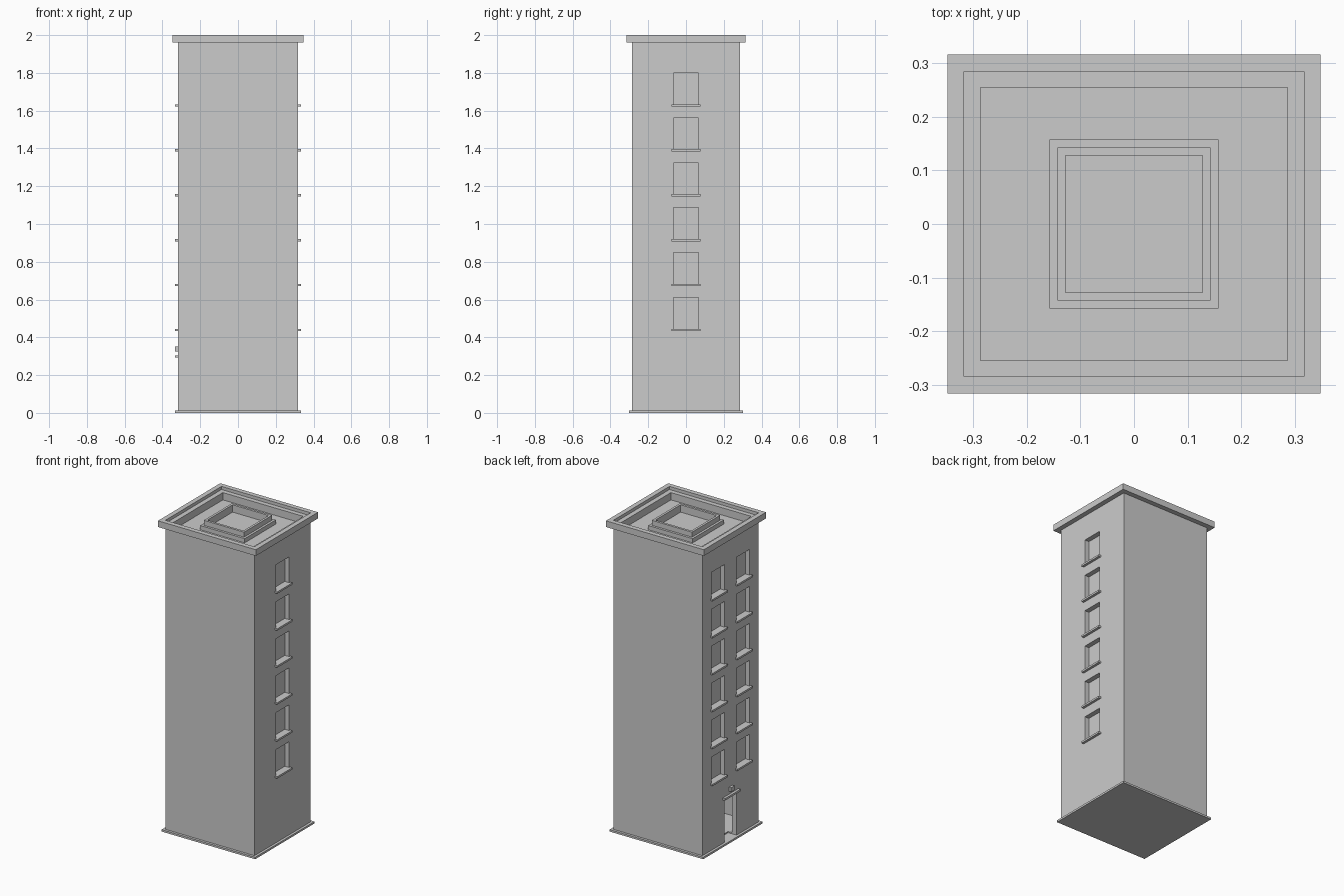
import bpy, bmesh
from mathutils import Matrix, Vector

if "Cube" in bpy.data.objects:
    bpy.data.objects.remove(bpy.data.objects["Cube"])


def boxes(name, spans):
    """One object made of boxes, each given as ((x0, x1), (y0, y1), (z0, z1))."""
    bm = bmesh.new()
    for span in spans:
        centre = Vector([(a + b) / 2 for a, b in span])
        size = Vector([b - a for a, b in span])
        bmesh.ops.create_cube(bm, size=1, matrix=Matrix.Translation(centre) @ Matrix.Diagonal(size).to_4x4())
    mesh = bpy.data.meshes.new(name)
    bm.to_mesh(mesh)
    bm.free()
    ob = bpy.data.objects.new(name, mesh)
    bpy.context.collection.objects.link(ob)
    return ob


def block(hx, hy, z0, z1):
    return ((-hx, hx), (-hy, hy), (z0, z1))


def cut(ob, cutter):
    cutter.hide_render = True
    mod = ob.modifiers.new("cut", 'BOOLEAN')
    mod.operation = 'DIFFERENCE'
    mod.solver = 'EXACT'
    mod.object = cutter
    bpy.context.view_layer.objects.active = ob
    bpy.ops.object.modifier_apply(modifier=mod.name)
    bpy.data.objects.remove(cutter)


HX, HY, WALL = 0.317, 0.285, 0.031
ROOF = 1.933

# Window positions: one column on the right wall, two on the left
openings, sills = [], []
for side, y in ((1, 0.0), (-1, -0.127), (-1, 0.127)):
    for floor in range(6):
        z = 0.445 + 0.2377 * floor

        def across(a, b):
            return tuple(sorted((side * a, side * b)))
        openings.append((across(HX - WALL, HX + 0.05), (y - 0.067, y + 0.067), (z, z + 0.166)))
        sills.append((across(HX - 0.005, HX + 0.016), (y - 0.077, y + 0.077), (z - 0.012, z)))

# Tower walls with recessed roof and windows
walls = boxes("tower_walls", [block(HX, HY, 0.012, 1.98)])
cut(walls, boxes("roof_cutter", [block(HX - WALL, HY - WALL + 0.001, ROOF, 2.1)]))
cut(walls, boxes("window_cutter", openings))

# Ground floor lobby and its doorway in the left wall
cut(walls, boxes("lobby_cutter", [block(HX - WALL, HY - WALL, 0.02, 0.38)]))
cut(walls, boxes("door_cutter", [((-HX - 0.05, -HX + 0.06), (-0.061, 0.061), (0.0, 0.292))]))

boxes("window_sills", sills)

# Plinth under the walls
boxes("plinth", [block(0.333, 0.301, 0.0, 0.0125)])

# Overhanging cornice ring
cornice = boxes("cornice", [block(0.348, 0.316, 1.96, 2.0)])
cut(cornice, boxes("cornice_cutter", [block(HX, HY, 1.9, 2.1)]))

# Stepped skylight curb in the middle of the roof
curb = boxes("skylight_curb", [block(0.143, 0.143, ROOF, 1.992)])
cut(curb, boxes("curb_cutter", [block(0.128, 0.128, 1.945, 2.1)]))
step = boxes("skylight_step", [block(0.158, 0.158, ROOF, 1.96)])
cut(step, boxes("step_cutter", [block(0.143, 0.143, 1.9, 2.1)]))

# Canopy and lamp over the door
boxes("door_canopy", [((-0.333, -0.31), (-0.08, 0.08), (0.292, 0.305))])
boxes("door_lamp", [((-0.333, -0.31), (-0.017, 0.017), (0.324, 0.351))])
